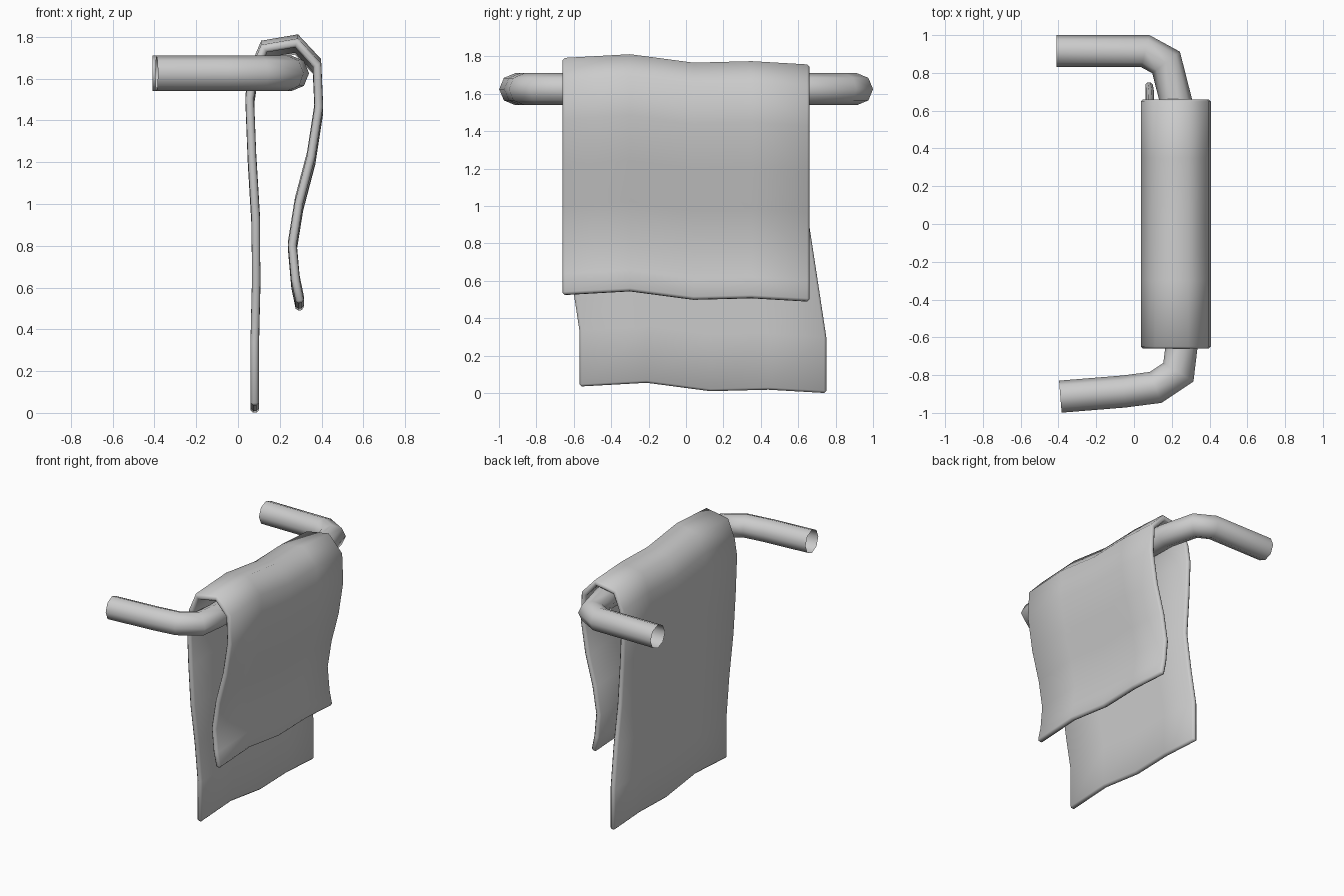
import bpy, bmesh, math
from mathutils import Vector

if "Cube" in bpy.data.objects:
    bpy.data.objects.remove(bpy.data.objects["Cube"])


def grid_object(name, rows, closed, angle):
    """Skin a list of equal-length point rows into a smooth-shaded mesh."""
    bm = bmesh.new()
    vs = [[bm.verts.new(p) for p in row] for row in rows]
    n = len(rows[0])
    for a, b in zip(vs, vs[1:]):
        for j in range(n if closed else n - 1):
            k = (j + 1) % n
            bm.faces.new((a[j], a[k], b[k], b[j]))
    bmesh.ops.recalc_face_normals(bm, faces=bm.faces)
    me = bpy.data.meshes.new(name)
    bm.to_mesh(me)
    bm.free()
    ob = bpy.data.objects.new(name, me)
    bpy.context.collection.objects.link(ob)
    bpy.ops.object.select_all(action='DESELECT')
    ob.select_set(True)
    bpy.context.view_layer.objects.active = ob
    bpy.ops.object.shade_smooth_by_angle(angle=math.radians(angle))
    return ob


# Rail: eight-sided open tube, mitred along a flat path
R, RAIL_Z = 0.085, 1.625
path = [Vector(p) for p in [(-0.41, 0.915), (0.06, 0.915), (0.17, 0.855), (0.23, 0.62),
                            (0.255, -0.62), (0.235, -0.785), (0.115, -0.865),
                            (-0.055, -0.887), (-0.39, -0.914)]]
rings = []
for i, p in enumerate(path):
    d_in = (p - path[i - 1]).normalized() if i else (path[1] - p).normalized()
    d_out = (path[i + 1] - p).normalized() if i < len(path) - 1 else d_in
    t = (d_in + d_out).normalized()
    side = Vector((-t.y, t.x)) / t.dot(d_in)
    ring = []
    for k in range(8):
        a = k * math.pi / 4
        q = p + side * (R * math.cos(a))
        ring.append((q.x, q.y, RAIL_Z + R * math.sin(a)))
    rings.append(ring)
grid_object("towel_rail", rings, True, 60)

# Towel: draped centre-line profile (x, z, sideways drift), wavy across its width
profile = [(0.08, 0.01, 0.09), (0.08, 0.31, 0.09), (0.087, 0.6, 0.046), (0.085, 0.9, 0),
           (0.067, 1.2, 0), (0.056, 1.48, 0), (0.075, 1.6, 0), (0.125, 1.718, 0),
           (0.28, 1.745, 0), (0.378, 1.64, 0), (0.387, 1.44, 0), (0.35, 1.2, 0),
           (0.292, 0.98, 0), (0.26, 0.78, 0), (0.275, 0.61, 0), (0.298, 0.50, 0)]
across = [(-0.66, 0.025), (-0.3, 0.045), (0.04, 0.0), (0.35, 0.008), (0.66, -0.01)]
rows = [[(x, y + drift, z + dz) for y, dz in across] for x, z, drift in profile]
towel = grid_object("towel", rows, False, 60)
sol = towel.modifiers.new("thickness", 'SOLIDIFY')
sol.thickness, sol.offset, sol.use_even_offset = 0.04, 0, True
bev = towel.modifiers.new("hem", 'BEVEL')
bev.width, bev.segments = 0.012, 1
bev.limit_method, bev.angle_limit = 'ANGLE', math.radians(65)
